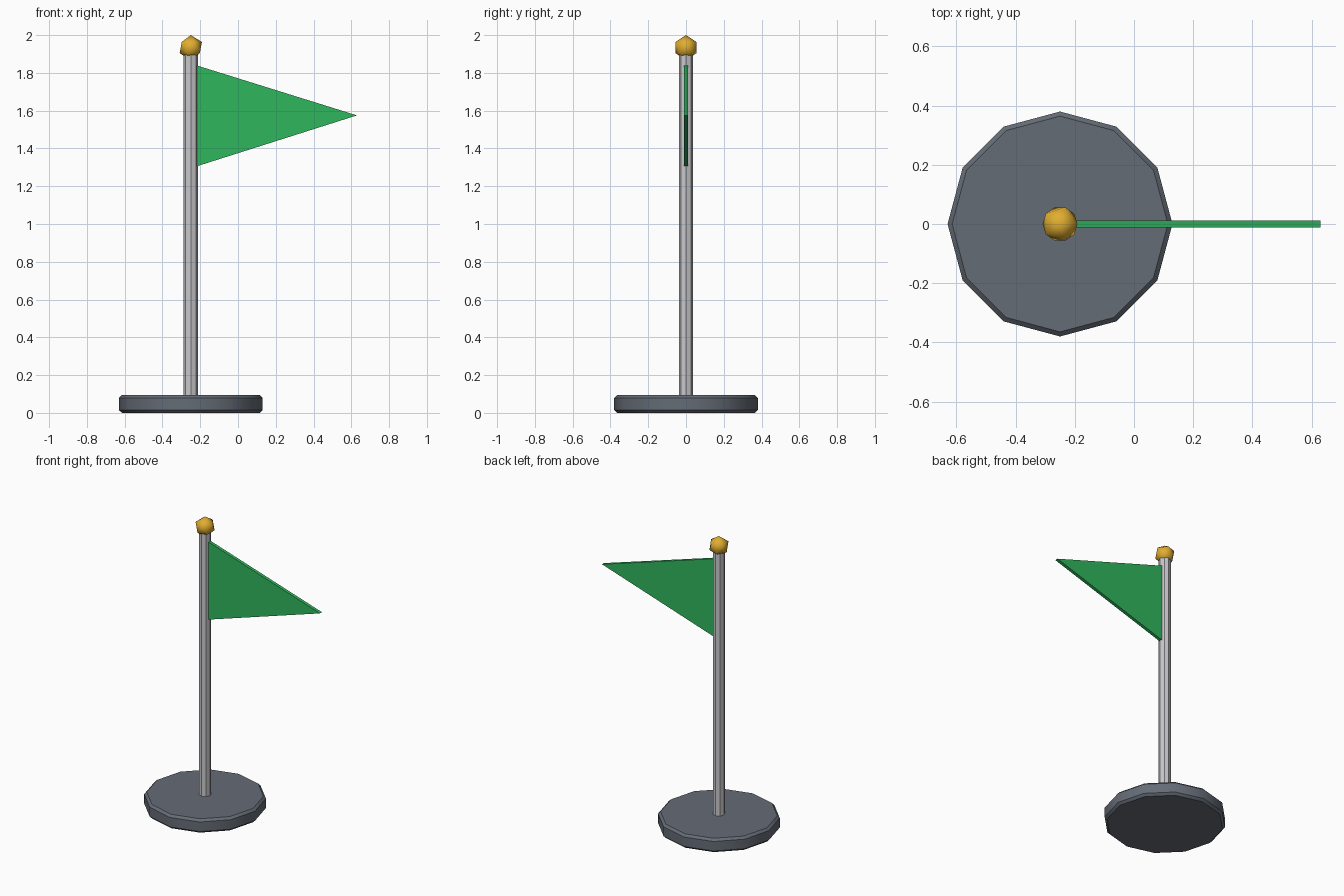
import bpy, bmesh, math

if "Cube" in bpy.data.objects:
    bpy.data.objects.remove(bpy.data.objects["Cube"])

CX = -0.25  # pole axis


def material(name, rgb):
    m = bpy.data.materials.new(name)
    m.diffuse_color = (*rgb, 1)
    m.use_nodes = True
    m.node_tree.nodes["Principled BSDF"].inputs["Base Color"].default_value = m.diffuse_color
    return m


def finish(name, mat, smooth=None):
    o = bpy.context.object
    o.name = name
    o.data.materials.append(mat)
    if smooth:
        bpy.ops.object.shade_smooth_by_angle(angle=math.radians(smooth))
    return o


def cylinder(name, mat, sides, r, z0, z1, smooth):
    bpy.ops.mesh.primitive_cylinder_add(vertices=sides, radius=r, depth=z1 - z0,
                                        location=(CX, 0, (z0 + z1) / 2))
    return finish(name, mat, smooth)


slate = material("slate grey", (0.13, 0.15, 0.18))
steel = material("light steel", (0.58, 0.58, 0.60))
green = material("flag green", (0.03, 0.47, 0.11))
gold = material("gold", (0.75, 0.42, 0.03))

# Twelve-sided weighted base with chamfered rims
base = cylinder("base", slate, 12, 0.38, 0, 0.095, 31)
bevel = base.modifiers.new("rim", 'BEVEL')
bevel.width = 0.015
bevel.segments = 1
bevel.limit_method = 'ANGLE'
bevel.angle_limit = math.radians(40)

# Pole
cylinder("pole", steel, 8, 0.038, 0.09, 1.90, 31)

# Faceted finial ball
bpy.ops.mesh.primitive_ico_sphere_add(subdivisions=1, radius=0.066,
                                      location=(CX, 0, 1.934))
finish("finial", gold, 60)

# Triangular pennant with a thin solid edge
bm = bmesh.new()
tri = bm.faces.new([bm.verts.new((x, 0.011, z)) for x, z in
                    ((-0.22, 1.84), (-0.22, 1.305), (0.63, 1.575))])
ext = bmesh.ops.extrude_face_region(bm, geom=[tri])["geom"]
bmesh.ops.translate(bm, vec=(0, -0.022, 0),
                    verts=[v for v in ext if isinstance(v, bmesh.types.BMVert)])
bmesh.ops.recalc_face_normals(bm, faces=bm.faces)
mesh = bpy.data.meshes.new("pennant")
bm.to_mesh(mesh)
bm.free()
pennant = bpy.data.objects.new("pennant", mesh)
mesh.materials.append(green)
bpy.context.collection.objects.link(pennant)
